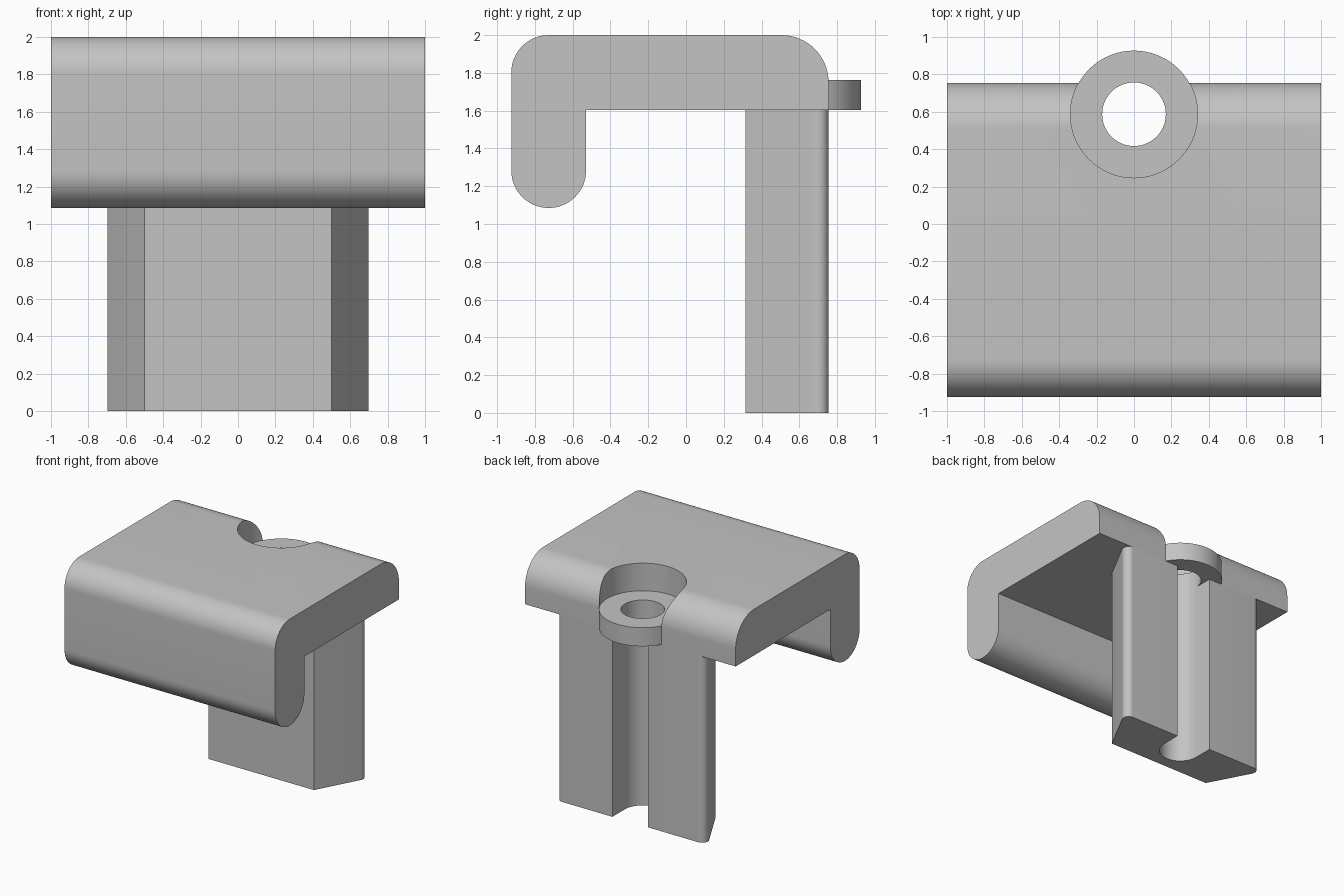
import bpy, bmesh
from math import sin, cos, radians
from mathutils import Matrix, Vector

cube = bpy.data.objects.get("Cube")
if cube:
    bpy.data.objects.remove(cube, do_unlink=True)

mat = bpy.data.materials.new("light grey")
mat.use_nodes = True
GREY = (0.55, 0.55, 0.55, 1)
mat.diffuse_color = GREY
mat.node_tree.nodes["Principled BSDF"].inputs["Base Color"].default_value = GREY

HOLE_Y, HOLE_R, BOSS_R = 0.587, 0.17, 0.34
UNDER, SEAT, TOP = 1.603, 1.763, 2.0      # cap underside, boss top, cap top
BACK, FRONT = 0.755, -0.925


def arc(cx, cy, r, start, end, steps=16):
    angles = [radians(start + (end - start) * i / steps) for i in range(steps + 1)]
    return [(cx + r * cos(a), cy + r * sin(a)) for a in angles]


def finish(name, bm):
    bmesh.ops.recalc_face_normals(bm, faces=bm.faces)
    mesh = bpy.data.meshes.new(name)
    bm.to_mesh(mesh)
    bm.free()
    mesh.materials.append(mat)
    obj = bpy.data.objects.new(name, mesh)
    bpy.context.collection.objects.link(obj)
    return obj


def prism(name, points, offset):
    """Extrude a closed outline of 3D points by an offset."""
    bm = bmesh.new()
    face = bm.faces.new([bm.verts.new(p) for p in points])
    new = bmesh.ops.extrude_face_region(bm, geom=[face], use_keep_orig=True)["geom"]
    verts = [v for v in new if isinstance(v, bmesh.types.BMVert)]
    bmesh.ops.translate(bm, verts=verts, vec=Vector(offset))
    return finish(name, bm)


def cylinder(name, r, z0, z1):
    bm = bmesh.new()
    bmesh.ops.create_cone(bm, cap_ends=True, segments=72, radius1=r, radius2=r,
                          depth=z1 - z0,
                          matrix=Matrix.Translation((0, HOLE_Y, (z0 + z1) / 2)))
    return finish(name, bm)


def boolean(obj, tool, operation):
    mod = obj.modifiers.new(operation, "BOOLEAN")
    mod.operation, mod.object, mod.solver = operation, tool, "EXACT"
    select(obj)
    bpy.ops.object.modifier_apply(modifier=mod.name)
    bpy.data.objects.remove(tool, do_unlink=True)


def select(obj):
    bpy.ops.object.select_all(action="DESELECT")
    obj.select_set(True)
    bpy.context.view_layer.objects.active = obj


# Hooked cap: side profile extruded across the width
hook_r = 0.198
lip_y = FRONT + hook_r
profile = [(BACK, UNDER)]
profile += arc(BACK - 0.25, TOP - 0.25, 0.25, 0, 90)
profile += arc(lip_y, TOP - hook_r, hook_r, 90, 180)
profile += arc(lip_y, 1.085 + hook_r, hook_r, 180, 360, 32)
profile += [(lip_y + hook_r, UNDER)]
cap = prism("hooked_cap", [(-1, y, z) for y, z in profile], (2, 0, 0))

# Counterbore, screw boss and through hole
boolean(cap, cylinder("counterbore_cutter", BOSS_R, SEAT, TOP + 0.2), "DIFFERENCE")
boolean(cap, cylinder("screw_boss", BOSS_R, UNDER, SEAT), "UNION")
boolean(cap, cylinder("hole_cutter", HOLE_R, UNDER - 0.2, TOP + 0.2), "DIFFERENCE")

# Leg: tapered outline with rounded back corners and a round-bottomed slot
half = [(0.5, 0.315)] + arc(0.645, 0.701, 0.054, -28, 90, 12) + [(HOLE_R, BACK)]
outline = half + arc(0, HOLE_Y, HOLE_R, 0, -180, 36)
outline += [(-x, y) for x, y in reversed(half)]
leg = prism("leg", [(x, y, 0) for x, y in outline], (0, 0, UNDER))

for part in (cap, leg):
    select(part)
    bpy.ops.object.shade_smooth_by_angle(angle=radians(25))
